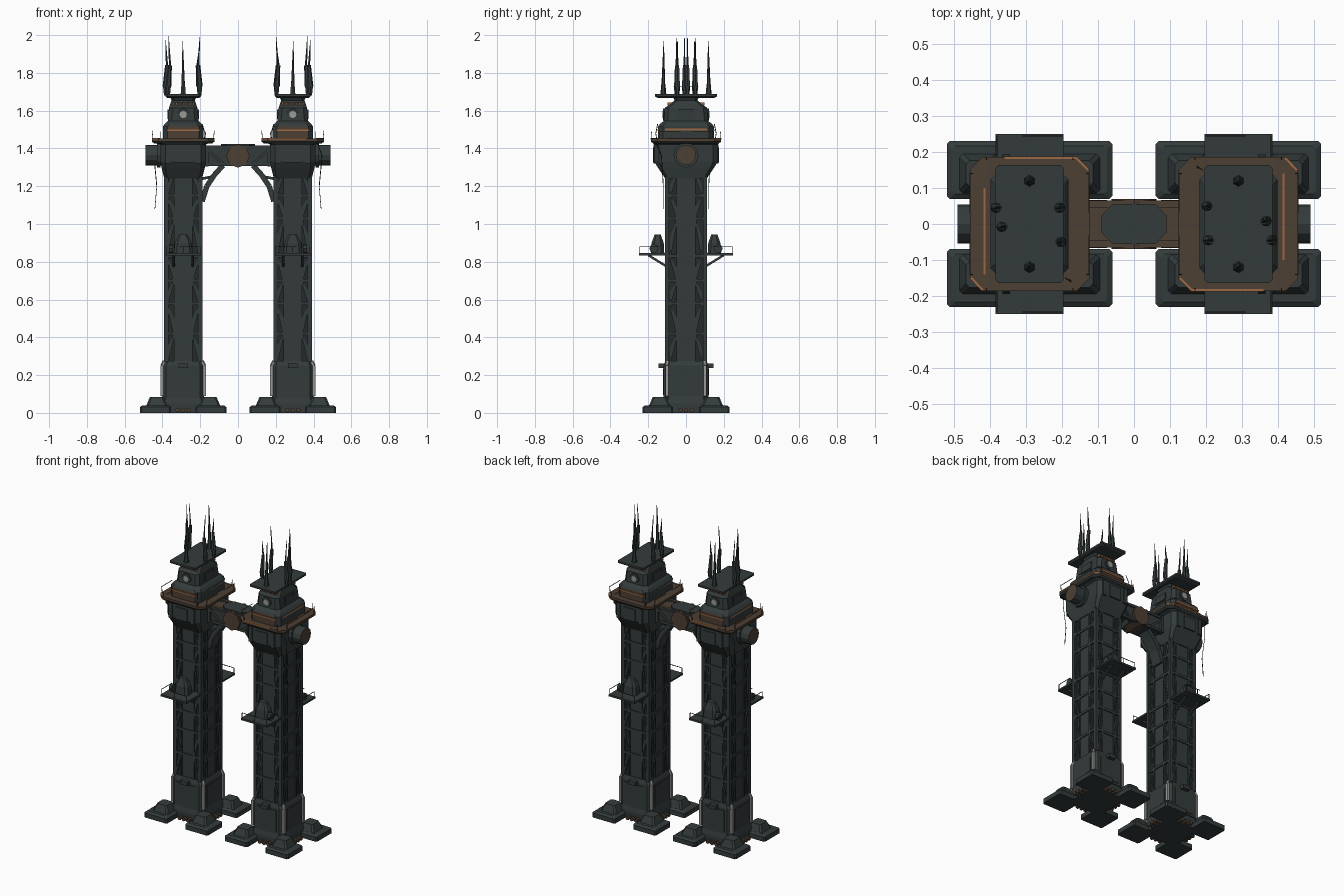
import bpy, bmesh, math
from mathutils import Vector, Matrix

if "Cube" in bpy.data.objects:
    bpy.data.objects.remove(bpy.data.objects["Cube"])

TOWER_X = 0.29


def material(name, rgb):
    mat = bpy.data.materials.new(name)
    mat.use_nodes = True
    mat.diffuse_color = (*rgb, 1)
    mat.node_tree.nodes["Principled BSDF"].inputs["Base Color"].default_value = (*rgb, 1)
    return mat


steel = material("dark green steel", (.034, .044, .044))
shadow = material("recess steel", (.018, .023, .023))
rust = material("brown rust", (.075, .05, .033))
orange = material("bright rust", (.34, .14, .06))
pale = material("pale grey", (.32, .32, .3))


def finish(bm, name, mats, tower=True, rule=None, smooth=False):
    """Turn the bmesh into one object, or into one per tower (the second turned half round)."""
    bmesh.ops.recalc_face_normals(bm, faces=bm.faces)
    if rule:
        for face in bm.faces:
            face.material_index = rule(face)
    mesh = bpy.data.meshes.new(name)
    bm.to_mesh(mesh)
    bm.free()
    for mat in mats:
        mesh.materials.append(mat)
    for side in ((1, -1) if tower else (0,)):
        label = {1: "left_", -1: "right_", 0: ""}[side] + name
        ob = bpy.data.objects.new(label, mesh)
        ob.location.x = TOWER_X * side
        ob.rotation_euler.z = math.pi if side < 0 else 0
        bpy.context.collection.objects.link(ob)
        if smooth and side >= 0:
            bpy.ops.object.select_all(action="DESELECT")
            ob.select_set(True)
            bpy.context.view_layer.objects.active = ob
            bpy.ops.object.shade_smooth_by_angle()


def loft(bm, rings, cx=0, cy=0):
    """Stack chamfered rectangles given as (half x, half y, chamfer, z)."""
    loops = []
    for hx, hy, c, z in rings:
        quarter = [(hx, hy - c), (hx - c, hy)]
        outline = []
        for sx, sy in ((1, 1), (-1, 1), (-1, -1), (1, -1)):
            outline += [(sx * x, sy * y) for x, y in quarter[::sx * sy]]
        loops.append([bm.verts.new((cx + x, cy + y, z)) for x, y in outline])
    for low, high in zip(loops, loops[1:]):
        for i in range(8):
            j = (i + 1) % 8
            bm.faces.new((low[i], low[j], high[j], high[i]))
    bm.faces.new(loops[0])
    bm.faces.new(loops[-1])


def box(bm, centre, size):
    bmesh.ops.create_cube(bm, size=1, matrix=Matrix.Translation(centre) @ Matrix.Diagonal((*size, 1)))


def aim(a, b):
    return Matrix.Translation((a + b) / 2) @ (b - a).to_track_quat("Z", "Y").to_matrix().to_4x4()


def beam(bm, a, b, thick, wide=None):
    a, b = Vector(a), Vector(b)
    scale = Matrix.Diagonal((wide or thick, thick, (b - a).length, 1))
    bmesh.ops.create_cube(bm, size=1, matrix=aim(a, b) @ scale)


def rod(bm, a, b, r1, r2=None, sides=8):
    a, b = Vector(a), Vector(b)
    bmesh.ops.create_cone(bm, cap_ends=True, segments=sides, radius1=r1, radius2=r1 if r2 is None else r2,
                          depth=(b - a).length, matrix=aim(a, b))


def on_face(side, u, z, out=0):
    """Point on one of the four shaft faces, u across and z up."""
    return Vector([(u, -.105 - out, z), (.095 + out, u, z), (-u, .105 + out, z), (-.095 - out, -u, z)][side])


# Corner feet and the slab that joins them
bm = bmesh.new()
loft(bm, [(.12, .12, .02, 0), (.12, .12, .02, .05), (.11, .11, .02, .09)])
for sx in (-1, 1):
    for sy in (-1, 1):
        loft(bm, [(.083, .08, .008, 0), (.083, .08, .008, .03), (.068, .066, .008, .04)], sx * .147, sy * .15)
        loft(bm, [(.055, .055, .01, .04), (.036, .036, .01, .085)], sx * .14, sy * .14)
finish(bm, "feet", [steel])

# Rusty anchors between the feet
bm = bmesh.new()
for s in (-1, 1):
    for u in (-.03, 0, .03):
        rod(bm, (u, s * .12, .015), (u, s * .15, .015), .012)
        rod(bm, (s * .12, u, .015), (s * .15, u, .015), .012)
finish(bm, "foot_anchors", [rust])

# Plinth with sunk panels and pale corner strips
bm = bmesh.new()
loft(bm, [(.11, .118, .02, .08), (.11, .118, .02, .25), (.1, .11, .02, .275)])
for s in (-1, 1):
    box(bm, (0, s * .118, .165), (.14, .008, .14))
    box(bm, (s * .11, 0, .165), (.008, .14, .14))
    box(bm, (0, s * .13, .25), (.05, .03, .025))
finish(bm, "plinth", [steel])
bm = bmesh.new()
for sx in (-1, 1):
    for sy in (-1, 1):
        beam(bm, (sx * .112, sy * .1, .09), (sx * .112, sy * .1, .25), .016)
        beam(bm, (sx * .112, sy * .1, .25), (sx * .1, sy * .095, .275), .014)
finish(bm, "plinth_corner_strips", [pale])

# Shaft: core, corner posts, bands, mullions and gussets
bm = bmesh.new()
loft(bm, [(.09, .1, .01, .27), (.09, .1, .01, 1.27)])
finish(bm, "shaft_core", [shadow])
levels = [.27, .42, .58, .7, .83, 1.03, 1.15, 1.27]
bm = bmesh.new()
for sx in (-1, 1):
    for sy in (-1, 1):
        beam(bm, (sx * .09, sy * .1, .27), (sx * .09, sy * .1, 1.27), .022)
for z in levels[1:-1]:
    loft(bm, [(.1, .11, .012, z - .008), (.1, .11, .012, z + .008)])
for side in range(4):
    beam(bm, on_face(side, 0, .27, -.006), on_face(side, 0, 1.27, -.006), *((.01, .085)[::1 if side % 2 == 0 else -1]))
    for i, (low, high) in enumerate(zip(levels, levels[1:])):
        for s in (-1, 1):
            beam(bm, on_face(side, s * .045, low), on_face(side, s * .045, high), .009)
            ends = (.048, .085) if i % 2 else (.085, .048)
            beam(bm, on_face(side, s * ends[0], low), on_face(side, s * ends[1], high), .01)
            tri = [(ends[0], low), (ends[1], high), (ends[0], (low + high) / 2)]
            bm.faces.new([bm.verts.new(on_face(side, s * u, z, -.001)) for u, z in tri])
finish(bm, "shaft_lattice", [steel])

# Side balconies with domed huts and railings
bm = bmesh.new()
rails = bmesh.new()
for s in (-1, 1):
    box(bm, (0, s * .175, .84), (.188, .15, .012))
    loft(bm, [(.05, .035, .015, .846), (.045, .032, .015, .9), (.022, .016, .008, .945)], 0, s * .15)
    rod(bm, (.055, s * .17, .87), (.075, s * .17, .87), .024)
    for x in (-.05, .05):
        beam(bm, (x, s * .11, .78), (x, s * .2, .835), .012)
    for x in (-.09, 0, .09):
        beam(rails, (x, s * .245, .84), (x, s * .245, .88), .003)
    beam(rails, (-.09, s * .245, .88), (.02, s * .245, .88), .003)
    beam(rails, (.09, s * .245, .88), (.09, s * .14, .88), .003)
finish(bm, "balconies", [steel])
finish(rails, "balcony_railings", [shadow])

# Head block with side drum
bm = bmesh.new()
loft(bm, [(.1, .11, .015, 1.24), (.115, .15, .02, 1.3), (.12, .168, .025, 1.33), (.12, .168, .025, 1.42),
          (.14, .175, .03, 1.43)])
for s in (-1, 1):
    box(bm, (0, s * .168, 1.365), (.085, .012, .08))
    for x in (-.08, .08):
        box(bm, (x, s * .165, 1.37), (.025, .016, .1))
finish(bm, "head_block", [steel])
bm = bmesh.new()
rod(bm, (.1, 0, 1.365), (.2, 0, 1.365), .054, sides=12)
rod(bm, (.12, 0, 1.365), (.14, 0, 1.365), .066, sides=12)
finish(bm, "side_drum", [steel, rust], rule=lambda f: int(f.normal.x > .9 and f.calc_center_median().x > .19))

# Rusty deck with bright worn edges and railing
bm = bmesh.new()
loft(bm, [(.155, .175, .03, 1.427), (.166, .186, .035, 1.437), (.166, .186, .035, 1.452)])
finish(bm, "deck", [rust, steel], rule=lambda f: int(f.normal.z < -.5))
bm = bmesh.new()
beam(bm, (-.13, -.184, 1.452), (.07, -.184, 1.452), .007)
beam(bm, (-.163, -.15, 1.452), (-.13, -.184, 1.452), .007)
beam(bm, (.163, .15, 1.452), (.13, .184, 1.452), .007)
beam(bm, (.125, -.1, 1.453), (.125, .14, 1.453), .006)
for s in (-1, 1):
    beam(bm, (-.09, s * .148, 1.497), (.09, s * .148, 1.497), .008)
    beam(bm, (s * .103, -.11, 1.5), (s * .103, .11, 1.5), .01)
finish(bm, "deck_worn_edges", [orange])
bm = bmesh.new()
for sx in (-1, 1):
    for sy in (-1, 1):
        beam(bm, (sx * .16, sy * .14, 1.45), (sx * .165, sy * .14, 1.495), .003)
        beam(bm, (sx * .165, sy * .14, 1.49), (sx * .165, sy * .03, 1.49), .003)
        beam(bm, (sx * .12, sy * .18, 1.45), (sx * .12, sy * .183, 1.49), .003)
finish(bm, "deck_railing", [rust])

# Cabin in steps under the roof
bm = bmesh.new()
loft(bm, [(.108, .148, .025, 1.45), (.108, .148, .025, 1.515), (.098, .138, .025, 1.53), (.082, .118, .02, 1.545),
          (.075, .112, .02, 1.615), (.062, .06, .015, 1.655), (.07, .07, .015, 1.672)])
for s in (-1, 1):
    rod(bm, (0, s * .105, 1.58), (0, s * .122, 1.58), .032, sides=12)
    box(bm, (s * .078, 0, 1.58), (.012, .09, .05))
finish(bm, "cabin", [steel, rust], rule=lambda f: int(1.46 < f.calc_center_median().z < 1.5 and abs(f.normal.y) > .9))
bm = bmesh.new()
for s in (-1, 1):
    rod(bm, (0, s * .12, 1.58), (0, s * .125, 1.58), .019, sides=12)
finish(bm, "cabin_round_windows", [pale])
bm = bmesh.new()
for s in (-1, 1):
    for i in range(-3, 4):
        box(bm, (i * .018, s * .088, 1.637), (.009, .02, .014))
finish(bm, "cabin_lamps", [orange])

# Roof plate
bm = bmesh.new()
loft(bm, [(.085, .15, .01, 1.668), (.094, .164, .008, 1.675), (.094, .164, .008, 1.687)])
finish(bm, "roof_plate", [steel])

# Spires: tall spikes at the ends, pods with needles along the sides
bm = bmesh.new()
for s in (-1, 1):
    rod(bm, (0, s * .12, 1.685), (0, s * .12, 1.74), .016, .011, 6)
    rod(bm, (0, s * .12, 1.74), (.003, s * .118, 1.97), .01, .001, 6)
for x, y, tip in ((-.088, .05, 1.99), (-.084, -.045, 1.93), (.078, .008, 2), (.094, -.045, 1.98)):
    lean = math.copysign(.008, x)
    rod(bm, (x, y, 1.68), (x, y, 1.73), .009, .015, 6)
    rod(bm, (x, y, 1.73), (x - lean, y, 1.84), .015, .01, 6)
    rod(bm, (x - lean, y, 1.84), (x, y, tip), .006, .001, 6)
finish(bm, "roof_spires", [steel])

# Loose hanging cables
bm = bmesh.new()
for path in ([(.13, -.16, 1.43), (.155, -.13, 1.36), (.14, -.12, 1.2), (.15, -.12, 1.08)],
             [(-.1, .15, 1.53), (-.115, .16, 1.48), (-.11, .15, 1.42)]):
    for a, b in zip(path, path[1:]):
        beam(bm, a, b, .003)
finish(bm, "hanging_cables", [shadow])

# Bridge between the heads
bm = bmesh.new()
box(bm, (0, 0, 1.36), (.38, .115, .09))
for s in (-1, 1):
    for z in (1.315, 1.407):
        box(bm, (0, s * .055, z), (.38, .02, .016))
    for x in (-1, 1):
        beam(bm, (x * .17, s * .06, 1.4), (x * .08, s * .06, 1.32), .014)
        box(bm, (x * .17, s * .055, 1.36), (.03, .03, .11))
finish(bm, "bridge", [steel, rust], False, lambda f: int(f.normal.z > .7))
bm = bmesh.new()
rod(bm, (0, -.07, 1.36), (0, .07, 1.36), .062)
finish(bm, "bridge_hub", [rust], False)
bm = bmesh.new()
loft(bm, [(.09, .055, .03, 1.405), (.09, .055, .03, 1.424)])
finish(bm, "bridge_top_cover", [steel], False)

# Curved braces under the bridge
bm = bmesh.new()
path = [(.19, 1.12), (.165, 1.2), (.125, 1.26), (.08, 1.31)]
for s in (-1, 1):
    for a, b in zip(path, path[1:]):
        beam(bm, (s * a[0], 0, a[1]), (s * b[0], 0, b[1]), .028, .08)
    beam(bm, (s * .19, 0, 1.24), (s * .14, 0, 1.25), .014, .05)
finish(bm, "bridge_braces", [steel], False)
